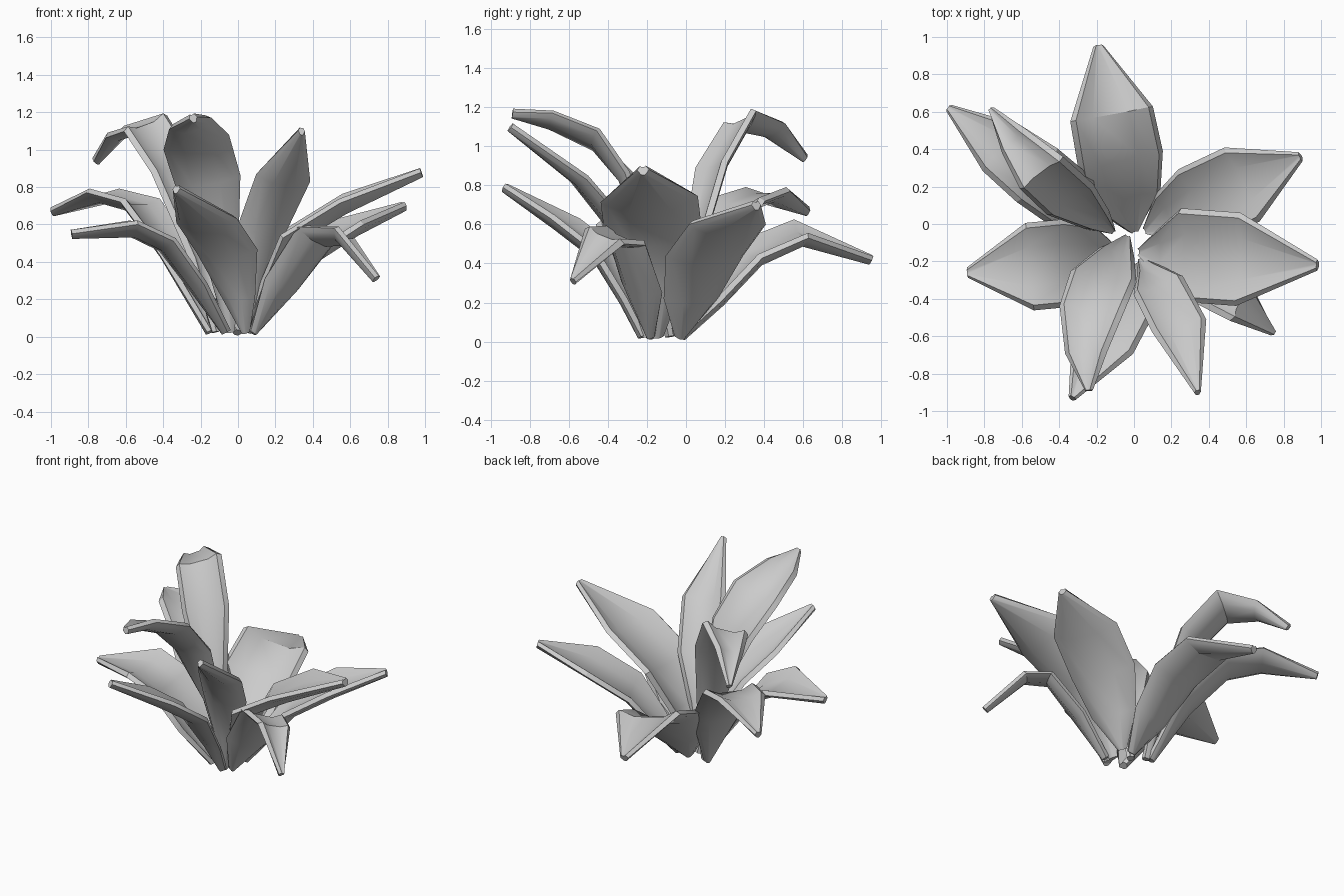
import bpy
from math import radians
from mathutils import Vector, Matrix

cube = bpy.data.objects.get("Cube")
if cube:
    bpy.data.objects.remove(cube, do_unlink=True)

# One plain grey for the whole plant
GREY_LEVEL = 0.6
grey = bpy.data.materials.new("leaf_grey")
grey.use_nodes = True
colour = (GREY_LEVEL, GREY_LEVEL, GREY_LEVEL, 1)
grey.diffuse_color = colour
grey.node_tree.nodes["Principled BSDF"].inputs["Base Color"].default_value = colour

HALF_THICKNESS = 0.022
RIM = 0.028
BASE_HEIGHT = 0.025
UP = Vector((0, 0, 1))


def width_share(fraction):
    """Leaf outline: widens quickly from the stem, stays full, then tapers to the tip."""
    widening = 0.14 + 4 * fraction
    tapering = 0.12 + 2.3 * (1 - fraction)
    return min(1, widening, tapering)


def section(w):
    """Closed cross-section: shallow trough above and below, ridged rim at both edges."""
    inner = w - min(RIM, w / 2)
    depth = w / 5
    trough = [(-inner, 0), (-inner / 2, -depth), (inner / 2, -depth), (inner, 0)]
    under = [(u, v - HALF_THICKNESS) for u, v in trough]
    upper = [(u, v + HALF_THICKNESS) for u, v in reversed(trough)]
    return [(-w, 0)] + under + [(w, 0)] + upper


def leaf(name, base, tip, rows, half_width, roll=0, bow=0):
    """Loft a leaf; rows hold (fraction along plan, height).
    Roll tips its right side down, bow bends its middle to the right."""
    base = Vector((*base, BASE_HEIGHT))
    tip = Vector(tip)
    flat_side = (tip - base).cross(UP).normalized()
    spine, shares = [base], [width_share(0)]
    for fraction, height in rows:
        p = base.lerp(tip, fraction) + flat_side * bow * 4 * fraction * (1 - fraction)
        p.z = height
        spine.append(p)
        shares.append(width_share(fraction))
    spine.append(tip)
    shares.append(width_share(1))

    # Rings of vertices along the spine
    verts, faces = [], []
    last = len(spine) - 1
    for i, p in enumerate(spine):
        tangent = (spine[min(i + 1, last)] - spine[max(i - 1, 0)]).normalized()
        level_side = tangent.cross(UP).normalized()
        side = Matrix.Rotation(radians(roll), 3, tangent) @ level_side
        normal = side.cross(tangent)
        loop = section(half_width * shares[i])
        verts += [p + side * u + normal * v for u, v in loop]

    # Skin between rings, and caps at both ends
    n = len(loop)
    for i in range(last):
        for j in range(n):
            a, b = i * n + j, i * n + (j + 1) % n
            faces.append((a, a + n, b + n, b))
    faces.append(tuple(range(n)))
    faces.append(tuple(reversed(range(last * n, last * n + n))))

    mesh = bpy.data.meshes.new(name)
    mesh.from_pydata(verts, [], faces)
    mesh.materials.append(grey)
    obj = bpy.data.objects.new(name, mesh)
    bpy.context.collection.objects.link(obj)
    bpy.ops.object.select_all(action='DESELECT')
    obj.select_set(True)
    bpy.context.view_layer.objects.active = obj
    bpy.ops.object.shade_smooth_by_angle(angle=radians(32))


# Leaves on the left side
leaf("left_large_leaf", base=(0.04, -0.15), tip=(0.98, -0.22, 0.88),
     rows=((0.1, 0.27), (0.22, 0.54), (0.55, 0.73)), half_width=0.25, roll=4)
leaf("left_back_leaf", base=(0.07, -0.03), tip=(0.89, 0.36, 0.7),
     rows=((0.14, 0.22), (0.32, 0.44), (0.62, 0.6)), half_width=0.22)
leaf("left_drooping_leaf", base=(0.08, -0.18), tip=(0.74, -0.58, 0.31),
     rows=((0.2, 0.28), (0.46, 0.54), (0.7, 0.54)), half_width=0.15, roll=-22, bow=-0.06)

# Leaves at the front
leaf("front_left_upright_leaf", base=(0.04, -0.2), tip=(0.34, -0.9, 1.1),
     rows=((0.08, 0.28), (0.2, 0.58), (0.52, 0.85)), half_width=0.15, roll=-10, bow=-0.05)
leaf("front_tall_leaf", base=(-0.04, -0.08), tip=(-0.24, -0.89, 1.17),
     rows=((0.1, 0.45), (0.27, 0.84), (0.48, 1.04), (0.77, 1.14)),
     half_width=0.18, roll=16, bow=0.09)
leaf("front_low_leaf", base=(0.04, -0.22), tip=(-0.33, -0.93, 0.79),
     rows=((0.1, 0.21), (0.27, 0.46), (0.56, 0.62)), half_width=0.18, roll=4)

# Leaves on the right side
leaf("right_low_leaf", base=(-0.06, -0.18), tip=(-0.89, -0.26, 0.55),
     rows=((0.17, 0.28), (0.37, 0.51), (0.6, 0.6)), half_width=0.235)
leaf("right_back_leaf", base=(-0.15, -0.02), tip=(-0.99, 0.62, 0.67),
     rows=((0.2, 0.44), (0.44, 0.72), (0.67, 0.77)), half_width=0.18)
leaf("right_arching_leaf", base=(-0.12, -0.03), tip=(-0.76, 0.61, 0.94),
     rows=((0.1, 0.42), (0.3, 0.9), (0.53, 1.14), (0.78, 1.09)),
     half_width=0.15, roll=-18, bow=-0.05)

# Leaf at the back
leaf("back_leaf", base=(0, -0.03), tip=(-0.19, 0.95, 0.42),
     rows=((0.16, 0.23), (0.36, 0.46), (0.63, 0.57)), half_width=0.235, roll=10)
